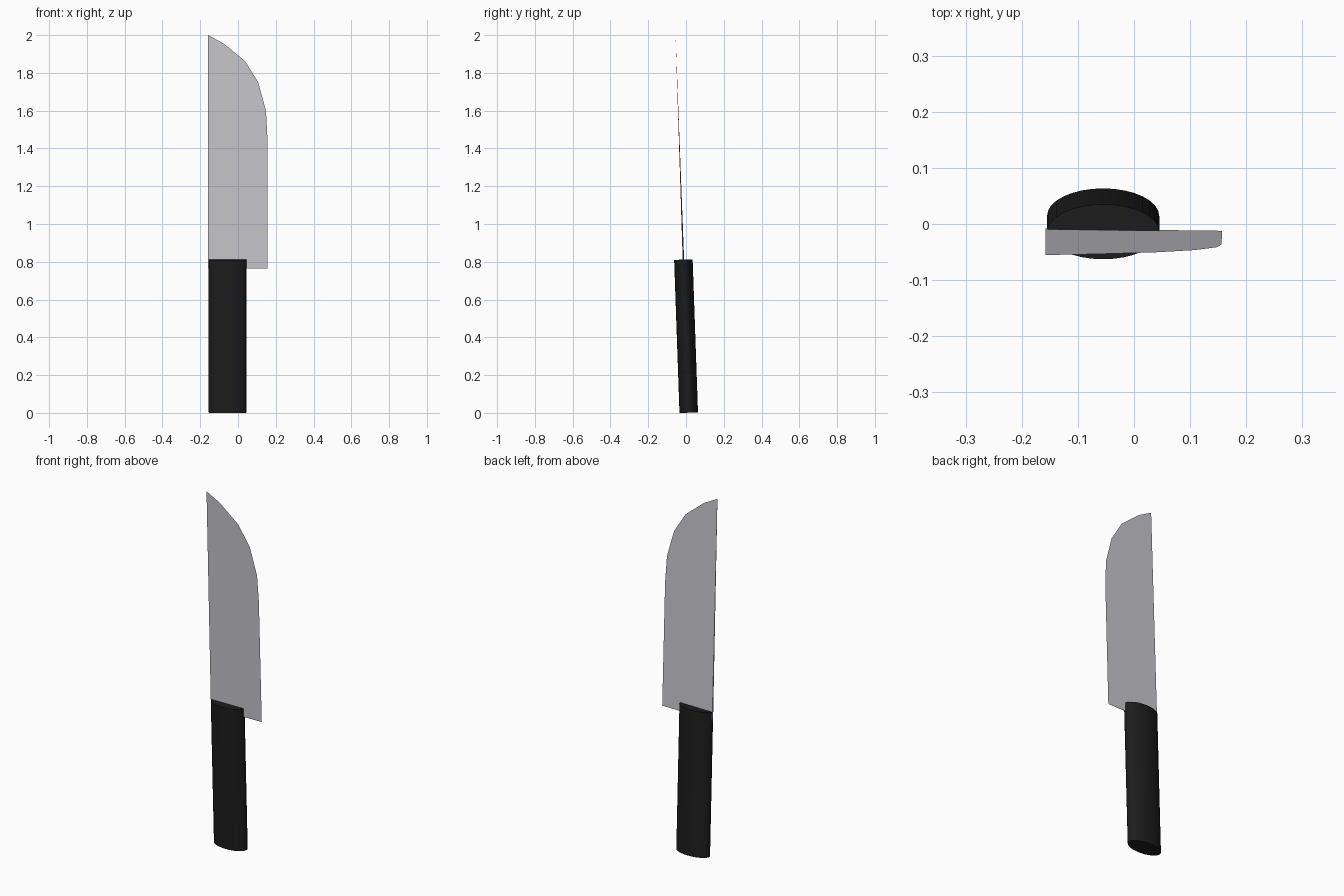
import bpy, bmesh, math
from mathutils import Matrix

if "Cube" in bpy.data.objects:
    bpy.data.objects.remove(bpy.data.objects["Cube"])

# Whole knife leans back slightly about the x axis
LEAN = Matrix.Translation((0, 0.0145, 0.001)) @ Matrix.Rotation(math.radians(2.0), 4, 'X')


def finish(bm, name, color):
    bmesh.ops.transform(bm, matrix=LEAN, verts=bm.verts)
    bmesh.ops.recalc_face_normals(bm, faces=bm.faces)
    mesh = bpy.data.meshes.new(name)
    bm.to_mesh(mesh)
    bm.free()
    obj = bpy.data.objects.new(name, mesh)
    bpy.context.collection.objects.link(obj)
    mat = bpy.data.materials.new(name + "_material")
    mat.diffuse_color = color
    mat.use_nodes = True
    mat.node_tree.nodes["Principled BSDF"].inputs["Base Color"].default_value = mat.diffuse_color
    mesh.materials.append(mat)
    return obj


# Handle: oval cylinder, offset toward the spine
bm = bmesh.new()
bmesh.ops.create_cone(bm, cap_ends=True, segments=32, radius1=1, radius2=1, depth=1)
bmesh.ops.scale(bm, vec=(0.1, 0.049, 0.811), verts=bm.verts)
bmesh.ops.translate(bm, vec=(-0.055, 0, 0.4055), verts=bm.verts)
handle = finish(bm, "handle", (0.012, 0.012, 0.012, 1))
bpy.context.view_layer.objects.active = handle
handle.select_set(True)
bpy.ops.object.shade_smooth_by_angle(angle=math.radians(30))

# Blade: wedge section, straight thick spine to sharp curved edge
SPINE_X, HEEL_Z, TIP_Z = -0.158, 0.763, 2.0
edge = [(0.157, HEEL_Z), (0.156, 1.45), (0.148, 1.6),
        (0.107, 1.75), (0.038, 1.862), (-0.075, 1.955)]
bm = bmesh.new()
rows = []
for x, z in edge:
    half = 0.004 * (TIP_Z - z) / (TIP_Z - HEEL_Z)
    rows.append([bm.verts.new(p) for p in
                 ((SPINE_X, -half, z), (x, 0, z), (SPINE_X, half, z))])
for a, b in zip(rows, rows[1:]):
    for i in range(3):
        j = (i + 1) % 3
        bm.faces.new((a[i], a[j], b[j], b[i]))
tip = bm.verts.new((SPINE_X, 0, TIP_Z))
for i in range(3):
    bm.faces.new((rows[-1][i], rows[-1][(i + 1) % 3], tip))
bm.faces.new(rows[0])
finish(bm, "blade", (0.58, 0.58, 0.62, 1))
